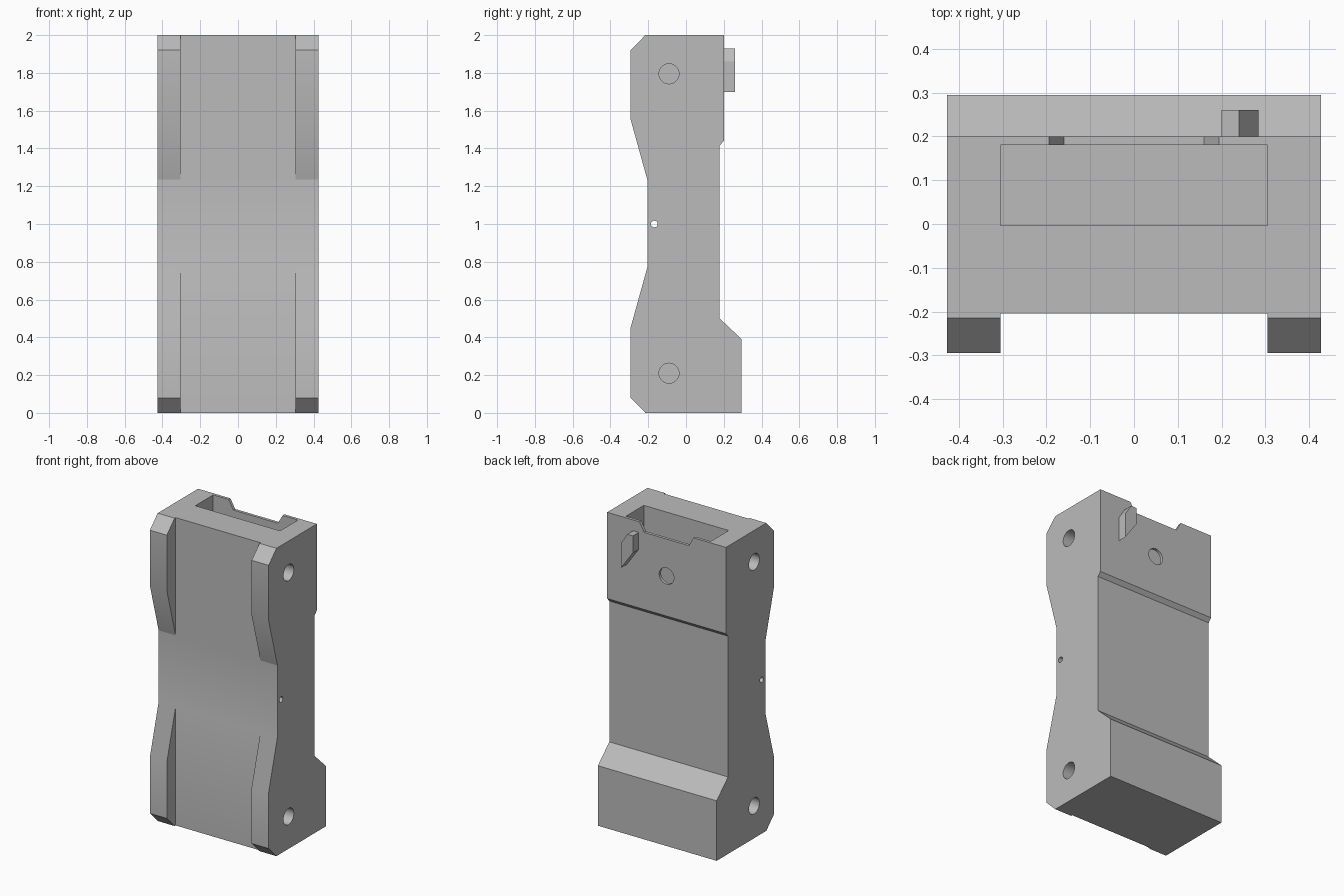
import bpy, bmesh, math
from mathutils import Matrix

if "Cube" in bpy.data.objects:
    bpy.data.objects.remove(bpy.data.objects["Cube"], do_unlink=True)

grey = bpy.data.materials.new("plain grey")
grey.use_nodes = True
colour = (0.5, 0.5, 0.5, 1)
grey.diffuse_color = colour
grey.node_tree.nodes["Principled BSDF"].inputs["Base Color"].default_value = colour

HALF = 0.427      # half width of the body
INNER = 0.305     # half width of the channel and the pocket
WAIST = -0.205    # front face of the channel


def finish(bm, name):
    bmesh.ops.recalc_face_normals(bm, faces=bm.faces)
    mesh = bpy.data.meshes.new(name)
    bm.to_mesh(mesh)
    bm.free()
    mesh.materials.append(grey)
    ob = bpy.data.objects.new(name, mesh)
    bpy.context.collection.objects.link(ob)
    return ob


def prism(name, points, start, end, axis):
    """Extrude a profile: (y, z) points along x, or (x, z) points along y."""
    bm = bmesh.new()
    place = (lambda a, b: (start, a, b)) if axis == "x" else (lambda a, b: (a, start, b))
    face = bm.faces.new([bm.verts.new(place(a, b)) for a, b in points])
    out = bmesh.ops.extrude_face_region(bm, geom=[face])
    moved = [v for v in out["geom"] if isinstance(v, bmesh.types.BMVert)]
    shift = (end - start, 0, 0) if axis == "x" else (0, end - start, 0)
    bmesh.ops.translate(bm, verts=moved, vec=shift)
    return finish(bm, name)


def box(name, x0, x1, y0, y1, z0, z1):
    return prism(name, [(x0, z0), (x1, z0), (x1, z1), (x0, z1)], y0, y1, "y")


def rod(name, centre, radius, length, axis):
    bm = bmesh.new()
    turn = Matrix.Rotation(math.pi / 2, 4, "Y" if axis == "x" else "X")
    bmesh.ops.create_cone(bm, cap_ends=True, segments=40, radius1=radius, radius2=radius,
                          depth=length, matrix=Matrix.Translation(centre) @ turn)
    return finish(bm, name)


# Body: side profile with waisted front, chamfered corners and stepped back
front = [(-0.215, 0), (-0.295, 0.08), (-0.295, 0.445), (WAIST, 0.77),
         (WAIST, 1.235), (-0.295, 1.56), (-0.295, 1.92), (-0.215, 2)]
back = [(0.2, 2), (0.2, 1.44), (0.178, 1.415), (0.178, 0.5), (0.295, 0.39), (0.295, 0)]
body = prism("body", front + back, -HALF, HALF, "x")

# Cutters: front channel, top pocket, notch in the pocket's rear lip, holes
cutters = [
    box("channel_cutter", -INNER, INNER, -0.4, WAIST, -0.1, 2.1),
    box("pocket_cutter", -INNER, INNER, -0.003, 0.181, 1.5, 2.1),
    prism("notch_cutter", [(-0.16, 1.94), (0.16, 1.94), (0.194, 2), (0.194, 2.1),
                           (-0.194, 2.1), (-0.194, 2)], 0.1, 0.3, "y"),
    rod("back_hole_cutter", (0, 0.2, 1.7), 0.053, 0.2, "y"),
    rod("cross_hole_cutter", (0, -0.168, 1), 0.018, 1, "x"),
]
for side in (-1, 1):
    for z in (0.21, 1.795):
        cutters.append(rod("side_hole_cutter", (side * HALF, -0.09, z), 0.053, 0.4, "x"))

for cutter in cutters:
    mod = body.modifiers.new(cutter.name, "BOOLEAN")
    mod.operation = "DIFFERENCE"
    mod.solver = "EXACT"
    mod.object = cutter
    bpy.ops.object.select_all(action="DESELECT")
    bpy.context.view_layer.objects.active = body
    body.select_set(True)
    bpy.ops.object.modifier_apply(modifier=mod.name)
    bpy.data.objects.remove(cutter, do_unlink=True)

# Catch on the upper back
prism("back_catch", [(0.2, 1.82), (0.285, 1.7), (0.285, 1.86), (0.24, 1.93), (0.2, 1.93)],
      0.195, 0.26, "y")

# Smooth the gentle bends, keep the corners sharp
body.select_set(True)
bpy.context.view_layer.objects.active = body
bpy.ops.object.shade_smooth_by_angle(angle=math.radians(30))
